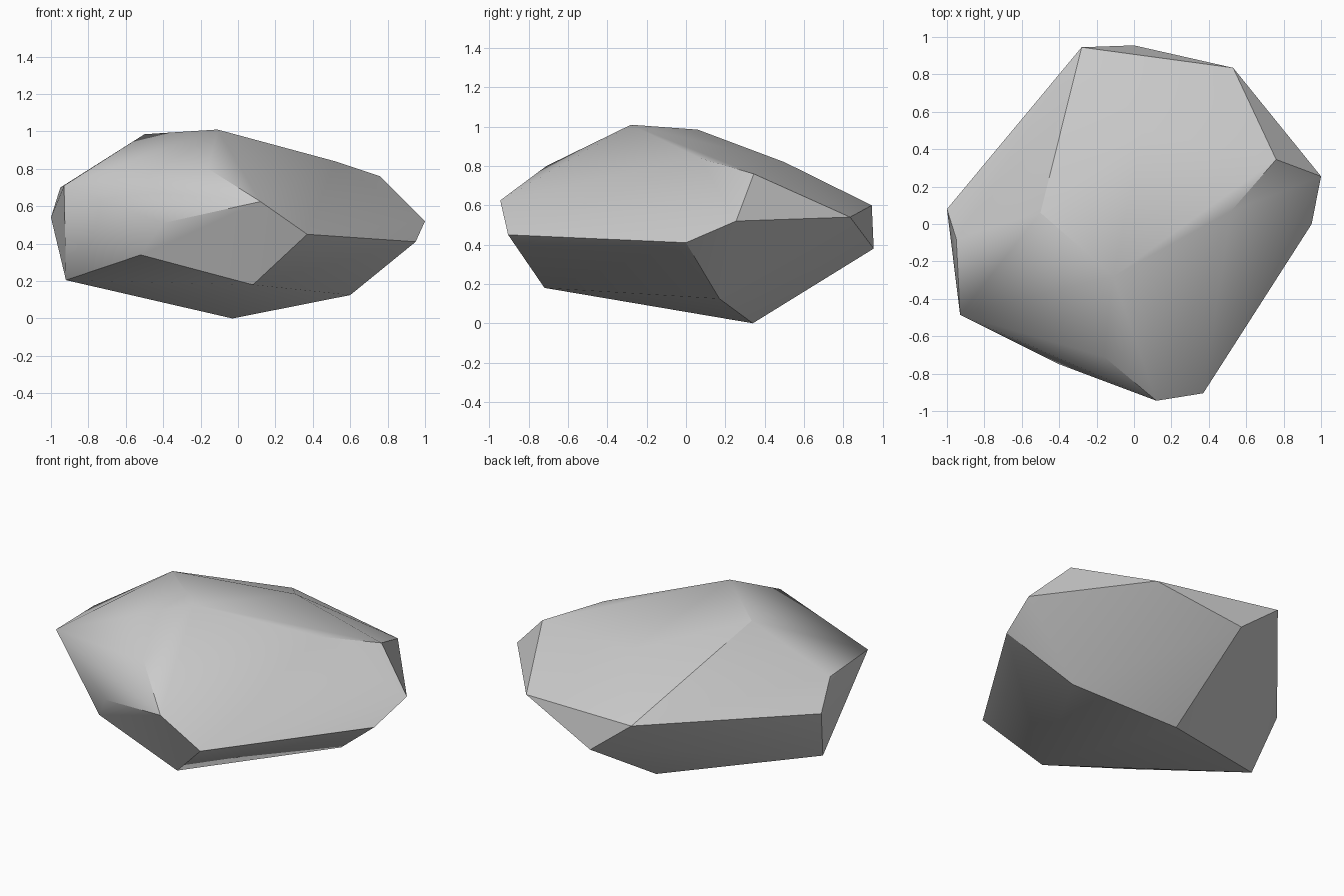
import bpy
import bmesh
import math

default_cube = bpy.data.objects.get("Cube")
if default_cube:
    bpy.data.objects.remove(default_cube, do_unlink=True)


def make_material(name, color):
    material = bpy.data.materials.new(name)
    material.diffuse_color = color
    material.use_nodes = True
    for node in material.node_tree.nodes:
        if node.type == "BSDF_PRINCIPLED":
            node.inputs["Base Color"].default_value = color
            node.inputs["Roughness"].default_value = 0.9
    return material


def make_boulder(name, corners, material, sharp_angle):
    """Wrap a chipped stone surface around a handful of corner points."""
    bm = bmesh.new()
    for corner in corners:
        bm.verts.new(corner)
    bmesh.ops.convex_hull(bm, input=bm.verts[:], use_existing_faces=False)

    # drop any corner that ended up inside the stone
    loose = [v for v in bm.verts if not v.link_faces]
    bmesh.ops.delete(bm, geom=loose, context="VERTS")
    bmesh.ops.recalc_face_normals(bm, faces=bm.faces[:])

    mesh = bpy.data.meshes.new(name)
    bm.to_mesh(mesh)
    bm.free()
    mesh.materials.append(material)

    boulder = bpy.data.objects.new(name, mesh)
    bpy.context.collection.objects.link(boulder)

    # soft facets, crisp ridges
    bpy.ops.object.select_all(action="DESELECT")
    boulder.select_set(True)
    bpy.context.view_layer.objects.active = boulder
    bpy.ops.object.shade_smooth_by_angle(angle=math.radians(sharp_angle))
    return boulder


# upper ridge and sloping top
crown = [
    (-.5, .06, .985), (-.11, -.28, 1.01), (.52, .07, .84),
    (.76, .345, .76), (.05, .5, .82), (-.16, -.71, .8),
]

# widest ring, from the front corner round to the left, back and right
waist = [
    (.12, -.945, .625), (.37, -.905, .45), (.95, 0, .41),
    (1, .255, .52), (.53, .835, .54), (0, .955, .38),
    (-.28, .945, .6), (-1, .08, .54), (-.95, -.08, .7),
    (-.93, -.485, .71), (-.4, -.75, .51),
]

# undercut and resting point
base = [
    (-.52, -.64, .34), (.08, -.72, .18), (.6, .17, .125),
    (-.03, .34, 0), (-.92, -.05, .205),
]

stone_grey = make_material("stone grey", (.6, .6, .6, 1))
make_boulder("boulder", crown + waist + base, stone_grey, 30)
